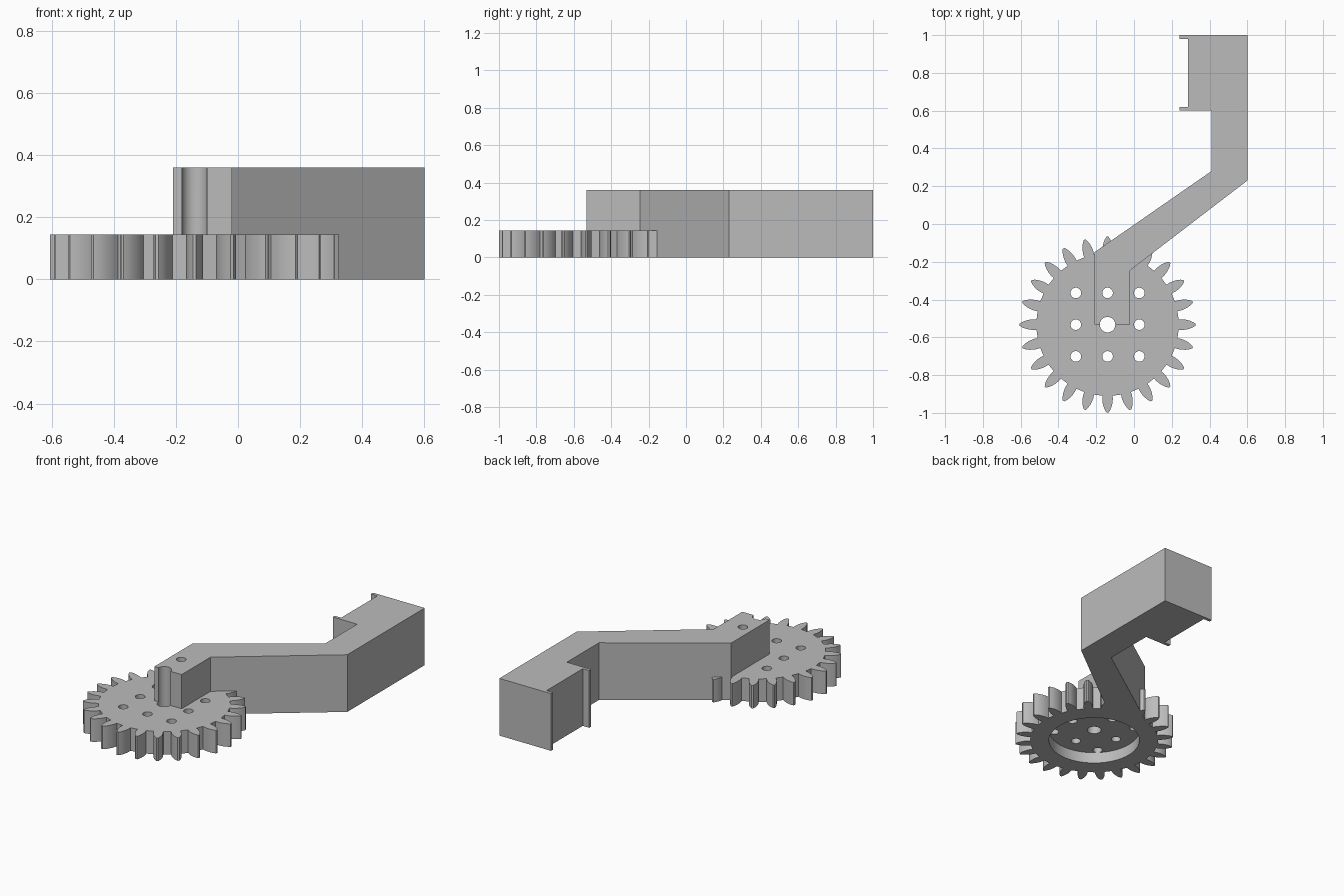
import bpy, bmesh, math
from mathutils import Matrix, Vector

if "Cube" in bpy.data.objects:
    bpy.data.objects.remove(bpy.data.objects["Cube"])

GEAR_X, GEAR_Y = -0.14, -0.533
GEAR_H, ARM_H = 0.145, 0.36
TEETH = 24

grey = bpy.data.materials.new("plain grey")
grey.use_nodes = True
grey.diffuse_color = (0.5, 0.5, 0.5, 1)
grey.node_tree.nodes["Principled BSDF"].inputs["Base Color"].default_value = (0.5, 0.5, 0.5, 1)


def add_object(name, bm):
    bmesh.ops.recalc_face_normals(bm, faces=bm.faces)
    mesh = bpy.data.meshes.new(name)
    bm.to_mesh(mesh)
    bm.free()
    mesh.materials.append(grey)
    obj = bpy.data.objects.new(name, mesh)
    bpy.context.collection.objects.link(obj)
    return obj


def extrude_profile(name, points, height):
    bm = bmesh.new()
    face = bm.faces.new([bm.verts.new((x, y, 0)) for x, y in points])
    result = bmesh.ops.extrude_face_region(bm, geom=[face])
    verts = [v for v in result["geom"] if isinstance(v, bmesh.types.BMVert)]
    bmesh.ops.translate(bm, verts=verts, vec=(0, 0, height))
    return add_object(name, bm)


def cylinders(name, specs, z0, z1):
    bm = bmesh.new()
    for x, y, radius, sides in specs:
        bmesh.ops.create_cone(
            bm, cap_ends=True, segments=sides, radius1=radius, radius2=radius,
            depth=z1 - z0, matrix=Matrix.Translation((x, y, (z0 + z1) / 2)))
    obj = add_object(name, bm)
    obj.hide_render = True
    return obj


# Gear outline: each tooth is a mirrored list of (radius, half width)
flank = [(0.376, 0.027), (0.395, 0.028), (0.415, 0.026),
         (0.435, 0.021), (0.452, 0.014), (0.466, 0.005)]
tooth = [(r, -w) for r, w in flank] + [(r, w) for r, w in reversed(flank)]
outline = []
for i in range(TEETH):
    turn = Matrix.Rotation(i * math.tau / TEETH, 2)
    for point in tooth:
        p = turn @ Vector(point)
        outline.append((p.x + GEAR_X, p.y + GEAR_Y))
gear = extrude_profile("gear", outline, GEAR_H)

# Cranked arm with a lipped bracket at its far end
arm = extrude_profile("arm", [
    (-0.21, -0.532), (-0.02, -0.532), (-0.02, -0.245), (0.6, 0.23),
    (0.6, 1), (0.24, 1), (0.24, 0.98), (0.285, 0.98),
    (0.285, 0.62), (0.24, 0.62), (0.24, 0.6), (0.41, 0.6),
    (0.41, 0.28), (-0.21, -0.15)], ARM_H)

# Bore, screw holes and the round recess underneath
step = 0.168
holes = [(GEAR_X + i * step, GEAR_Y + j * step, 0.028 if i or j else 0.041, 32)
         for i in (-1, 0, 1) for j in (-1, 0, 1)]
cutters = [cylinders("hole_cutter", holes, -0.1, 0.5),
           cylinders("recess_cutter", [(GEAR_X, GEAR_Y, 0.267, 64)], -0.1, 0.07)]

for part in (gear, arm):
    bpy.ops.object.select_all(action="DESELECT")
    part.select_set(True)
    bpy.context.view_layer.objects.active = part
    for cutter in cutters:
        mod = part.modifiers.new("cut", "BOOLEAN")
        mod.operation = "DIFFERENCE"
        mod.solver = "EXACT"
        mod.object = cutter
        bpy.ops.object.modifier_apply(modifier=mod.name)
    bpy.ops.object.shade_smooth_by_angle(angle=math.radians(30))

for cutter in cutters:
    bpy.data.objects.remove(cutter)
